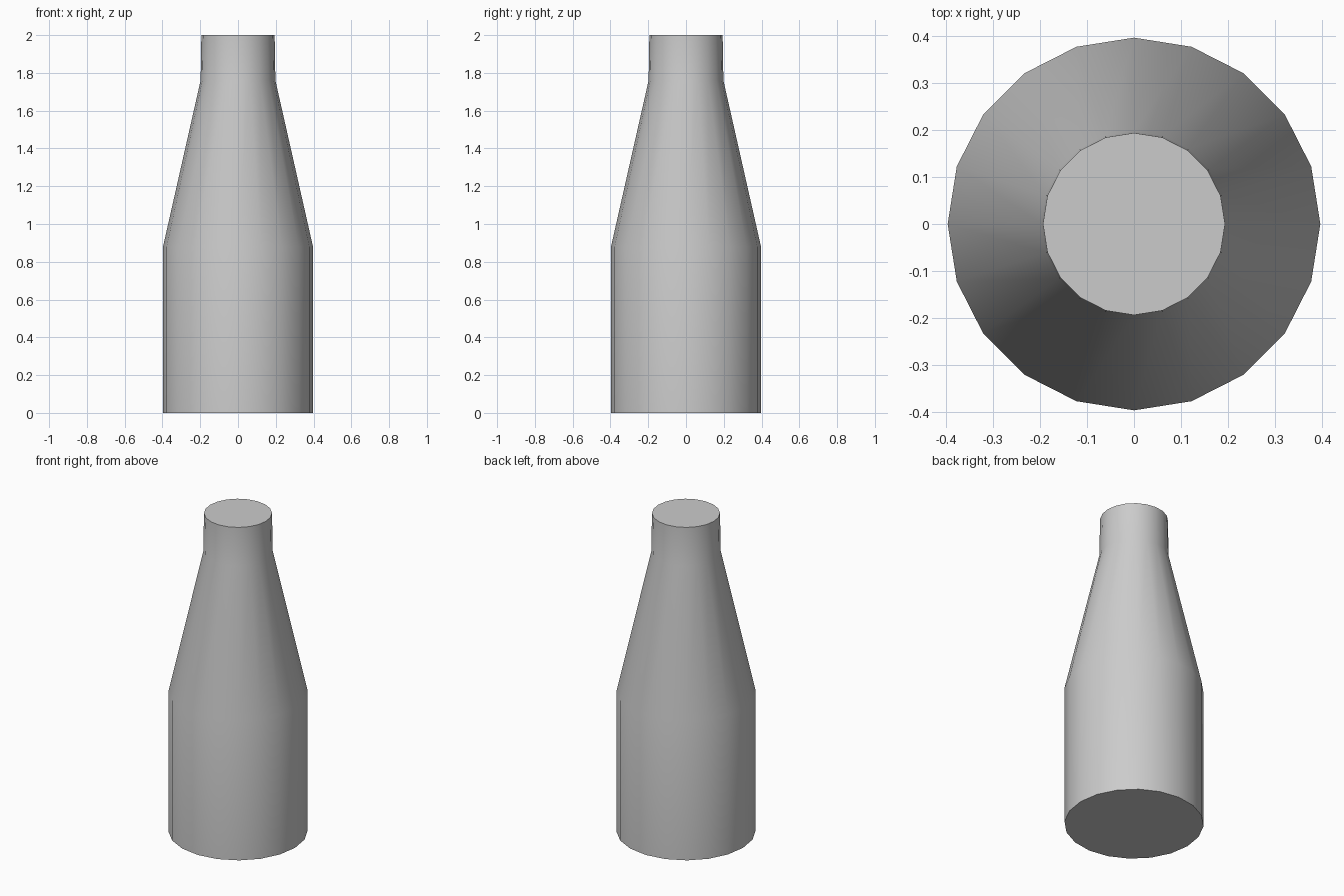
import bpy, bmesh
from math import sin, cos, radians, tau

if "Cube" in bpy.data.objects:
    bpy.data.objects.remove(bpy.data.objects["Cube"])

SIDES = 20
# (radius, height) from the base up: body, sloping shoulder, neck
PROFILE = [(0.397, 0.0), (0.397, 0.88), (0.198, 1.76), (0.194, 2.0)]

bm = bmesh.new()
rings = [[bm.verts.new((r * cos(tau * i / SIDES), r * sin(tau * i / SIDES), z))
          for i in range(SIDES)] for r, z in PROFILE]

# side walls
for low, high in zip(rings, rings[1:]):
    for i in range(SIDES):
        j = (i + 1) % SIDES
        bm.faces.new((low[i], low[j], high[j], high[i]))

# flat base and top
bm.faces.new(rings[0][::-1])
bm.faces.new(rings[-1])

mesh = bpy.data.meshes.new("bottle")
bm.to_mesh(mesh)
bm.free()
bottle = bpy.data.objects.new("bottle", mesh)
bpy.context.collection.objects.link(bottle)

# smooth sides, crisp rims
bpy.context.view_layer.objects.active = bottle
bottle.select_set(True)
bpy.ops.object.shade_smooth_by_angle(angle=radians(30))
